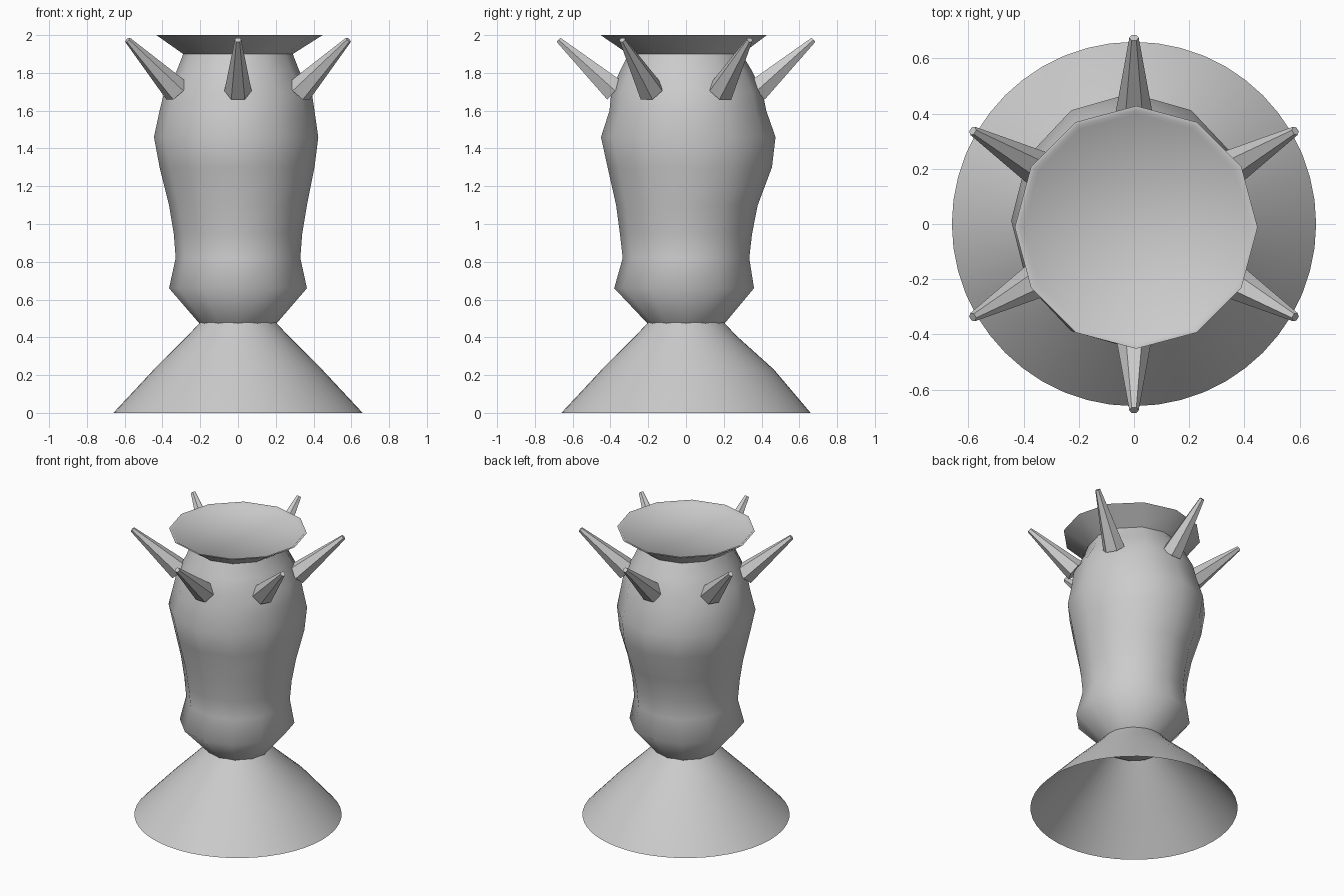
import bpy, bmesh
from math import sin, cos, pi, radians
from mathutils import Vector

if "Cube" in bpy.data.objects:
    bpy.data.objects.remove(bpy.data.objects["Cube"])


def loft(name, rings, sides, cap_bottom=True, cap_top=True, smooth=None):
    """Skin a stack of elliptical rings (z, rx, ry, cx, cy)."""
    bm = bmesh.new()
    loops = []
    for z, rx, ry, cx, cy in rings:
        loops.append([bm.verts.new((cx + rx * cos(2 * pi * i / sides),
                                    cy + ry * sin(2 * pi * i / sides), z))
                      for i in range(sides)])
    for a, b in zip(loops, loops[1:]):
        for i in range(sides):
            j = (i + 1) % sides
            bm.faces.new((a[i], a[j], b[j], b[i]))
    if cap_bottom:
        bm.faces.new(loops[0][::-1])
    if cap_top:
        bm.faces.new(loops[-1])
    mesh = bpy.data.meshes.new(name)
    bm.to_mesh(mesh)
    bm.free()
    obj = bpy.data.objects.new(name, mesh)
    bpy.context.collection.objects.link(obj)
    if smooth:
        bpy.ops.object.select_all(action='DESELECT')
        obj.select_set(True)
        bpy.context.view_layer.objects.active = obj
        bpy.ops.object.shade_smooth_by_angle(angle=radians(smooth))
    return obj


# Hollow flared foot, open underneath
loft("foot", [(0, .66, .66, 0, 0), (.23, .445, .455, 0, .01),
              (.41, .265, .265, 0, 0), (.48, .20, .20, 0, 0)],
     48, cap_bottom=False, cap_top=False, smooth=40)

# Vessel body: bulb, waist, shoulder, neck and flared, slightly recessed top
loft("body", [
    (.455, .19, .19, 0, 0),
    (.48, .21, .21, 0, 0),
    (.66, .365, .37, 0, -.01),
    (.82, .33, .335, 0, 0),
    (.95, .34, .35, 0, 0),
    (1.10, .365, .375, 0, .005),
    (1.30, .41, .435, -.005, .02),
    (1.46, .435, .462, -.01, .012),
    (1.60, .41, .415, -.005, .01),
    (1.70, .39, .40, 0, .005),
    (1.81, .325, .35, 0, 0),
    (1.90, .29, .30, 0, -.005),
    (2.0, .44, .44, .008, -.012),
    (2.0, .425, .425, .008, -.012),
    (1.985, .41, .41, .008, -.012),
], 12, smooth=60)

# Ring of six tapered spikes leaning outwards and up
for k in range(6):
    a = radians(90 + 60 * k)
    out = Vector((cos(a), sin(a), 0))
    start = out * .375 + Vector((0, 0, 1.705))
    tip = out * .675 + Vector((0, 0, 1.975))
    axis = tip - start
    spike = loft(f"spike_{k + 1}", [(0, .072, .072, 0, 0),
                                    (axis.length, .017, .017, 0, 0)], 6)
    spike.location = start
    spike.rotation_euler = axis.to_track_quat('Z', 'Y').to_euler()
